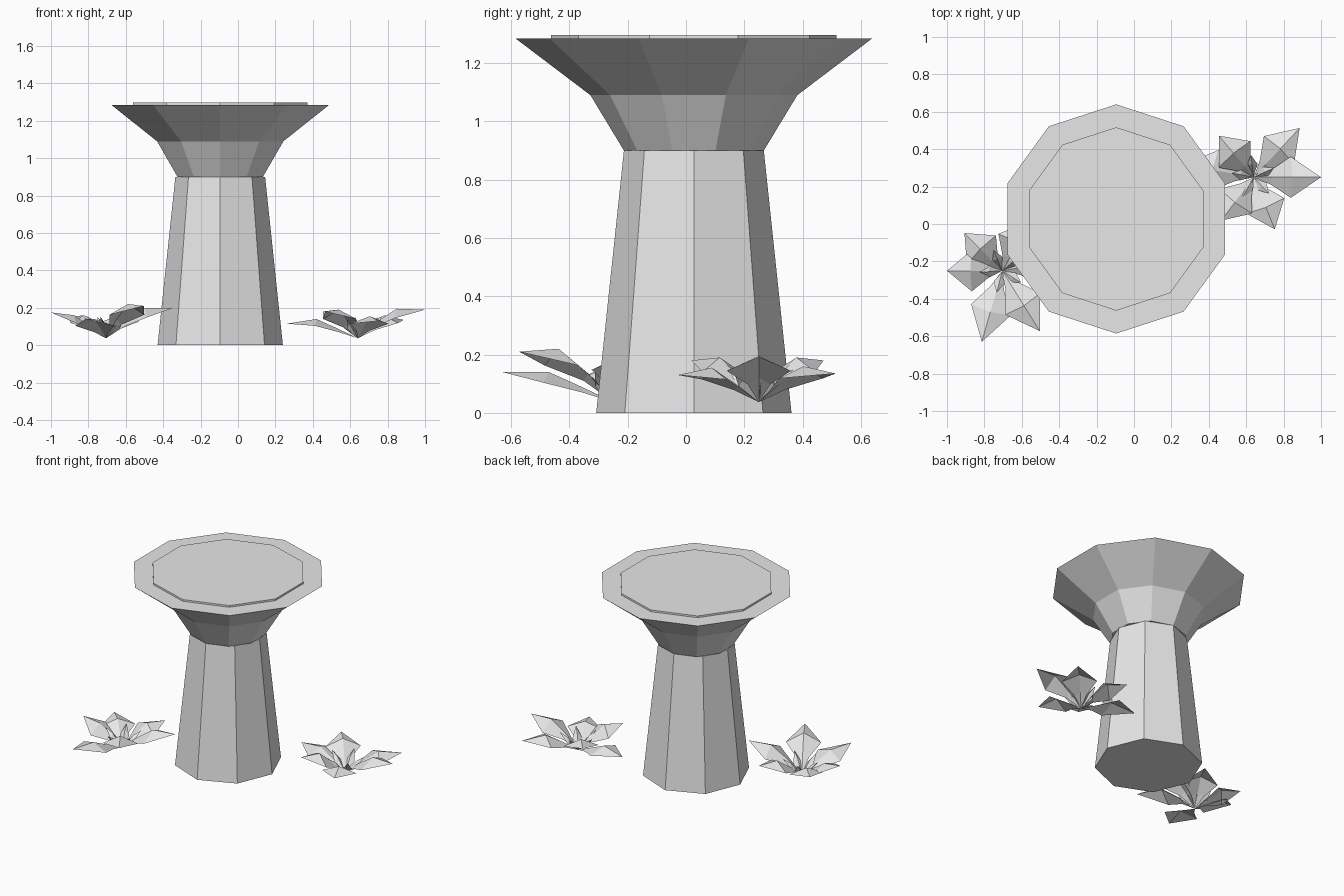
import bpy, bmesh
from math import sin, cos, radians, pi
from mathutils import Vector

cube = bpy.data.objects.get("Cube")
if cube:
    bpy.data.objects.remove(cube, do_unlink=True)

stone = bpy.data.materials.new("pale_grey")
stone.use_nodes = True
stone.diffuse_color = (0.8, 0.8, 0.8, 1)
stone.node_tree.nodes["Principled BSDF"].inputs["Base Color"].default_value = (0.8, 0.8, 0.8, 1)

CENTRE = Vector((-0.095, 0.027, 0))


def finish(name, bm, location):
    mesh = bpy.data.meshes.new(name)
    bm.to_mesh(mesh)
    bm.free()
    mesh.materials.append(stone)
    obj = bpy.data.objects.new(name, mesh)
    obj.location = location
    bpy.context.collection.objects.link(obj)
    return obj


def faceted_solid(name, sides, profile):
    """Closed solid from (radius, height) rings, with a corner facing +y."""
    bm = bmesh.new()
    rings = []
    for radius, z in profile:
        angles = [pi / 2 + 2 * pi * i / sides for i in range(sides)]
        rings.append([bm.verts.new((radius * cos(a), radius * sin(a), z)) for a in angles])
    for low, high in zip(rings, rings[1:]):
        for i in range(sides):
            j = (i + 1) % sides
            bm.faces.new((low[i], low[j], high[j], high[i]))
    bm.faces.new(rings[0][::-1])
    bm.faces.new(rings[-1])
    finish(name, bm, CENTRE)


def add_leaf(bm, angle, length, tip_z, ridge_z, half_width):
    """Ridged leaf rising from the root and folded along its middle."""
    a = radians(angle)
    out, side = Vector((cos(a), sin(a), 0)), Vector((-sin(a), cos(a), 0))

    def point(r, s, z):
        return bm.verts.new(out * r * length + side * s * half_width + Vector((0, 0, z)))

    root = point(0, 0, 0.037)
    neck = point(0.27, 0, 0.62 * ridge_z)
    ridge = point(0.58, 0, ridge_z)
    tip = point(1, 0, tip_z)
    for s in (1, -1):
        neck_edge = point(0.25, 0.35 * s, 0.5 * ridge_z)
        edge = point(0.55, s, 0.74 * ridge_z)
        for face in ((root, neck_edge, neck), (neck, neck_edge, edge, ridge), (ridge, edge, tip)):
            bm.faces.new(face[::-s])


def plant(name, location, leaves, turn):
    bm = bmesh.new()
    for angle, length, tip_z, ridge_z in leaves:
        add_leaf(bm, angle, length, tip_z, ridge_z, 0.11)
    # small upright leaves in the heart
    for i in range(5):
        add_leaf(bm, turn + 72 * i, 0.12, 0.15, 0.12, 0.03)
    finish(name, bm, location)


# Pedestal
faceted_solid("column", 8, [(0.335, 0), (0.24, 0.9)])
faceted_solid("flared_bowl", 10, [(0.24, 0.9), (0.355, 1.09), (0.6125, 1.285)])
faceted_solid("top_slab", 10, [(0.49, 1.28), (0.49, 1.297)])

# Leaf data: direction, length, tip height, ridge height
plant("left_plant", (0.64, 0.25, 0), [
    (0, 0.36, 0.19, 0.195), (47, 0.36, 0.135, 0.16), (130, 0.29, 0.18, 0.19),
    (170, 0.385, 0.115, 0.14), (233, 0.29, 0.18, 0.19), (292, 0.3, 0.13, 0.155)], 25)
plant("right_plant", (-0.705, -0.25, 0), [
    (180, 0.295, 0.175, 0.16), (135, 0.285, 0.15, 0.16), (62, 0.3, 0.16, 0.17),
    (10, 0.365, 0.2, 0.2), (302, 0.38, 0.21, 0.22), (254, 0.395, 0.14, 0.14)], 40)
